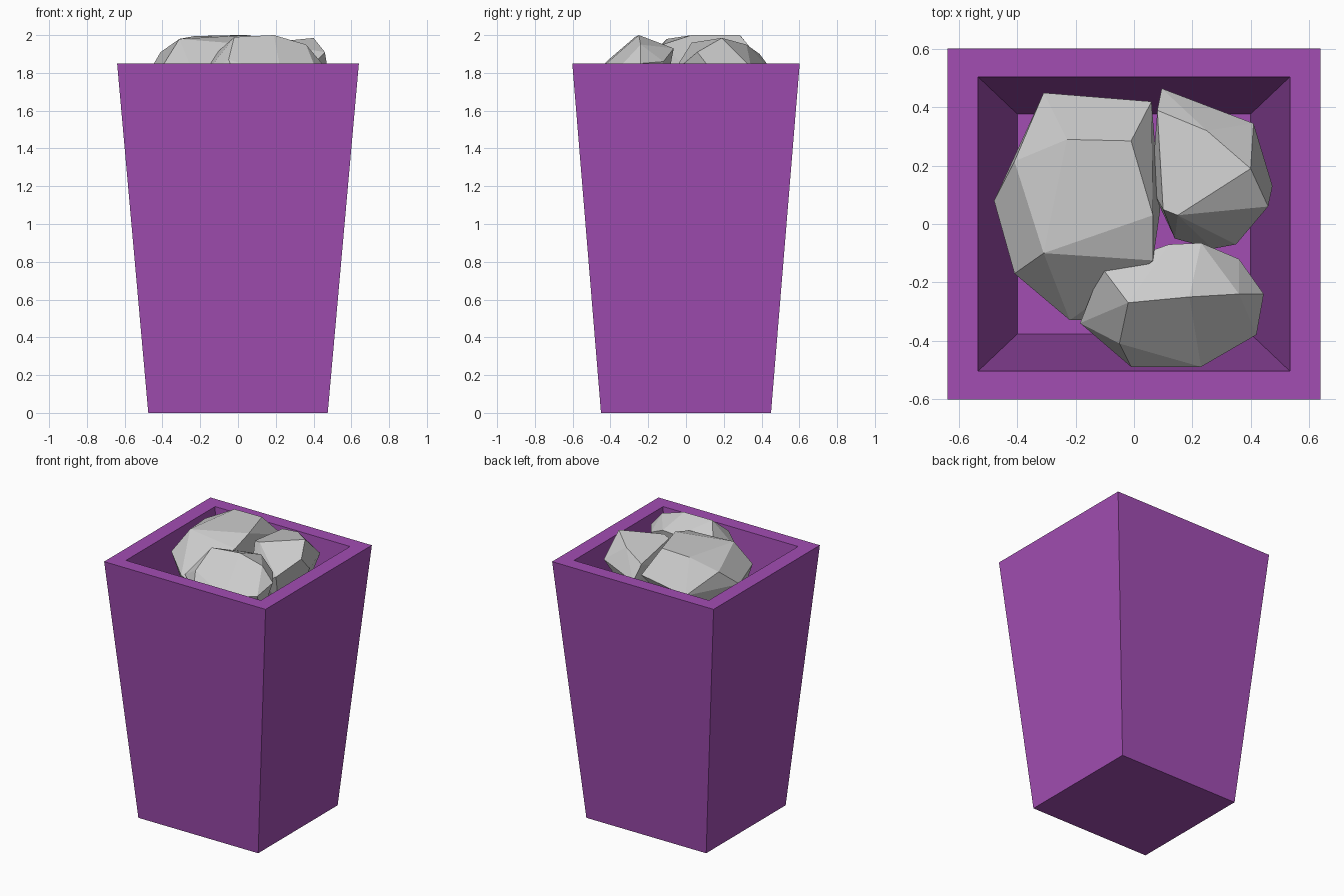
import bpy, bmesh
from mathutils import Vector

if "Cube" in bpy.data.objects:
    bpy.data.objects.remove(bpy.data.objects["Cube"])

purple = bpy.data.materials.new("purple")
purple.diffuse_color = (0.36, 0.075, 0.45, 1)
purple.use_nodes = True
purple.node_tree.nodes["Principled BSDF"].inputs["Base Color"].default_value = purple.diffuse_color


def finish(name, bm, mat=None):
    bmesh.ops.recalc_face_normals(bm, faces=bm.faces)
    me = bpy.data.meshes.new(name)
    bm.to_mesh(me)
    bm.free()
    ob = bpy.data.objects.new(name, me)
    bpy.context.collection.objects.link(ob)
    if mat:
        me.materials.append(mat)
    return ob


# tapered planter: rings run up the outside, over the rim and down the inside
bm = bmesh.new()
rings = []
for hx, hy, z in [(0.475, 0.45, 0), (0.64, 0.602, 1.85),
                  (0.535, 0.505, 1.85), (0.40, 0.377, 0.33)]:
    rings.append([bm.verts.new((sx * hx, sy * hy, z))
                  for sx, sy in [(-1, -1), (1, -1), (1, 1), (-1, 1)]])
for a, b in zip(rings, rings[1:]):
    for i in range(4):
        j = (i + 1) % 4
        bm.faces.new((a[i], a[j], b[j], b[i]))
bm.faces.new(rings[0][::-1])
bm.faces.new(rings[-1])
finish("planter", bm, purple)


# faceted rock: hull of its crown points, girdle points and a shrunken underside
def rock(name, girdle, crown, z_low=1.57, shrink=0.65):
    bm = bmesh.new()
    pts = [Vector(p) for p in girdle]
    c = sum(pts, Vector()) / len(pts)
    low = [Vector((c.x + (p.x - c.x) * shrink, c.y + (p.y - c.y) * shrink, z_low))
           for p in pts[::2]]
    for p in pts + low + [Vector(q) for q in crown]:
        bm.verts.new(p)
    res = bmesh.ops.convex_hull(bm, input=bm.verts)
    junk = {g for g in res["geom_interior"] + res["geom_unused"]
            if isinstance(g, bmesh.types.BMVert)}
    bmesh.ops.delete(bm, geom=list(junk), context='VERTS')
    bmesh.ops.dissolve_limit(bm, angle_limit=0.1, verts=bm.verts, edges=bm.edges)
    finish(name, bm)


rock("large_rock",
     [(-.31, .45, 1.80), (.06, .42, 1.84), (.09, .05, 1.78), (.06, -.15, 1.76),
      (-.16, -.33, 1.74), (-.22, -.33, 1.76), (-.41, -.17, 1.82), (-.48, .08, 1.79)],
     [(-.41, .215, 1.91), (-.23, .29, 1.995), (-.01, .285, 2.0),
      (.065, .03, 2.0), (.065, -.125, 1.95), (-.31, -.10, 1.98)], z_low=1.5)

rock("right_rock",
     [(.095, .465, 1.80), (.41, .345, 1.83), (.475, .13, 1.82), (.46, .06, 1.91),
      (.35, -.07, 1.80), (.27, -.085, 1.76), (.14, -.05, 1.78), (.06, .12, 1.78)],
     [(.08, .39, 1.90), (.25, .32, 1.95), (.40, .19, 1.985), (.10, .05, 1.95),
      (.15, .03, 1.96)])

rock("front_rock",
     [(-.185, -.34, 1.78), (-.01, -.49, 1.78), (.23, -.49, 1.79), (.42, -.38, 1.80),
      (.445, -.24, 1.85), (.36, -.12, 1.86), (.23, -.065, 1.93), (.12, -.07, 1.92),
      (-.11, -.15, 1.91)],
     [(-.02, -.27, 1.99), (.19, -.25, 2.0), (.36, -.24, 1.95), (-.05, -.41, 1.87)])
